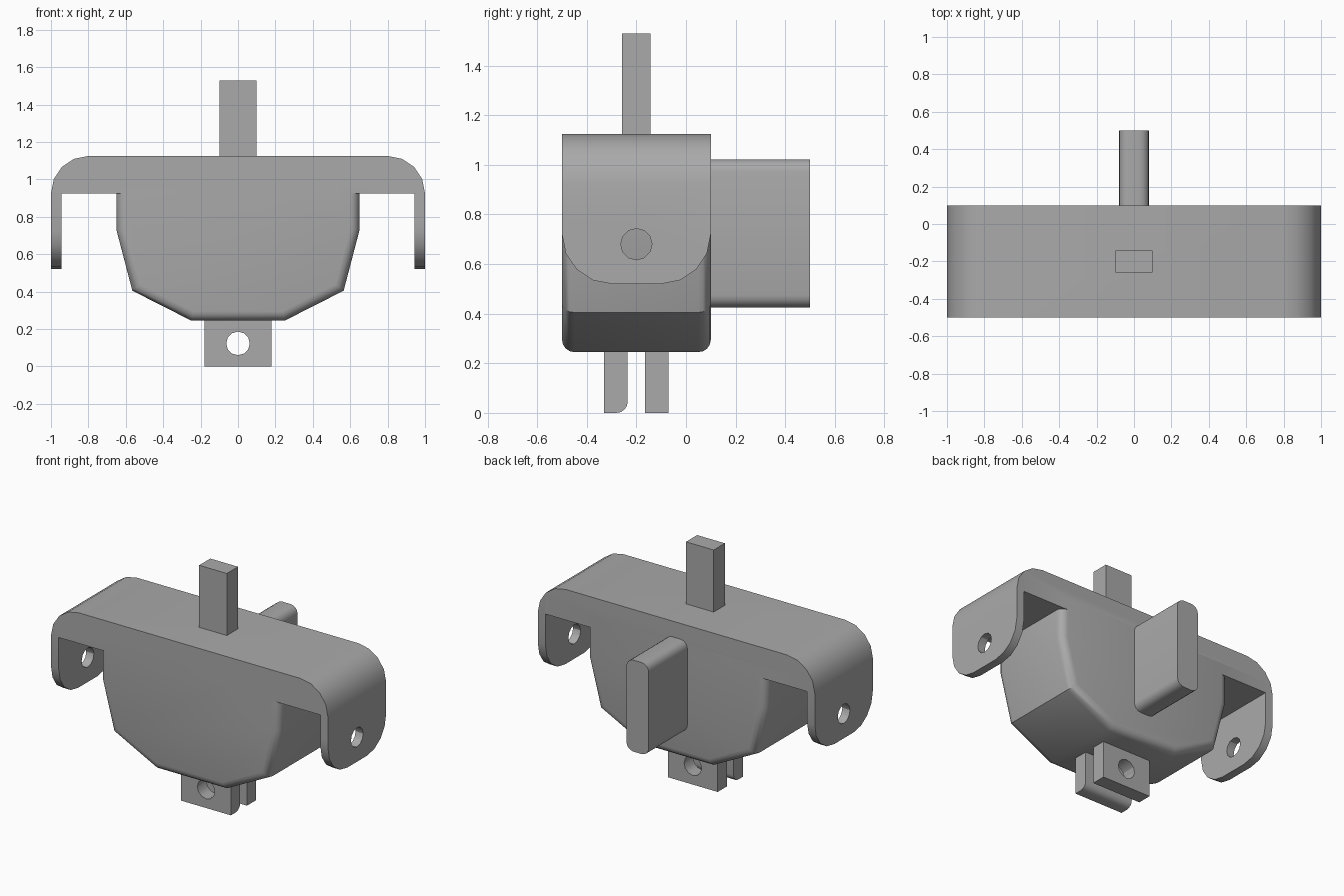
import bpy, bmesh, math
from mathutils import Vector

cube = bpy.data.objects.get("Cube")
if cube:
    bpy.data.objects.remove(cube, do_unlink=True)

grey = bpy.data.materials.new("plain grey")
grey.use_nodes = True
grey.diffuse_color = (0.4, 0.4, 0.4, 1)
grey.node_tree.nodes["Principled BSDF"].inputs["Base Color"].default_value = (0.4, 0.4, 0.4, 1)

FRONT, BACK, MID = -0.5, 0.1, -0.2


def prism(name, outline, axis, start, end, bevel=None):
    """Extrude a 2D outline along x (outline in y, z) or y (outline in x, z)."""
    def place(p, d):
        return (d, p[0], p[1]) if axis == "x" else (p[0], d, p[1])
    bm = bmesh.new()
    face = bm.faces.new([bm.verts.new(place(p, start)) for p in outline])
    out = bmesh.ops.extrude_face_region(bm, geom=[face])
    shift = Vector(place((0, 0), end - start))
    bmesh.ops.translate(bm, vec=shift, verts=[v for v in out["geom"] if isinstance(v, bmesh.types.BMVert)])
    bmesh.ops.recalc_face_normals(bm, faces=bm.faces)
    if bevel:
        rule, radius, segments = bevel
        bmesh.ops.bevel(bm, geom=[e for e in bm.edges if rule(*[v.co for v in e.verts])],
                        offset=radius, segments=segments, profile=0.5, affect="EDGES")
    mesh = bpy.data.meshes.new(name)
    bm.to_mesh(mesh)
    bm.free()
    mesh.materials.append(grey)
    obj = bpy.data.objects.new(name, mesh)
    bpy.context.collection.objects.link(obj)
    return obj


def box(name, xs, ys, zs, bevel=None):
    outline = [(xs[0], zs[0]), (xs[1], zs[0]), (xs[1], zs[1]), (xs[0], zs[1])]
    return prism(name, outline, "y", ys[0], ys[1], bevel)


def arc(cx, cz, r, a, b, steps):
    angles = [math.radians(a + (b - a) * i / steps) for i in range(steps + 1)]
    return [(cx + r * math.cos(t), cz + r * math.sin(t)) for t in angles]


def combine(obj, tool, operation):
    mod = obj.modifiers.new("combine", "BOOLEAN")
    mod.operation, mod.solver, mod.object = operation, "EXACT", tool
    bpy.context.view_layer.objects.active = obj
    bpy.ops.object.modifier_apply(modifier=mod.name)
    bpy.data.objects.remove(tool, do_unlink=True)


def drill(obj, axis, across, height, start, end):
    hole = arc(across, height, 0.063, 0, 330, 11)
    combine(obj, prism("hole_cutter", hole, axis, start, end), "DIFFERENCE")


# Bracket: rounded top bar with a thin ear at each end
right_half = [(0.945, 0.925), (0.945, 0.52), (1.0, 0.52)] + arc(0.8, 0.925, 0.2, 0, 90, 4)
left_half = [(-x, z) for x, z in reversed(right_half)]
body = prism("bracket_body", right_half + left_half, "y", FRONT, BACK)
ear_shape = ([(BACK, 1.3), (FRONT, 1.3)] + arc(-0.3, 0.72, 0.2, 180, 270, 4)
             + arc(-0.1, 0.72, 0.2, 270, 360, 4))
combine(body, prism("ear_cutter", ear_shape, "x", -1.2, 1.2), "INTERSECT")
drill(body, "x", MID, 0.68, -1.2, -0.8)
drill(body, "x", MID, 0.68, 0.8, 1.2)

# Hanging housing with softened front and back rims
half = [(0.25, 0.245), (0.565, 0.405), (0.65, 0.73), (0.65, 1.0)]
pod = prism("housing", half + [(-x, z) for x, z in reversed(half)], "y", FRONT, BACK,
            (lambda a, b: abs(a.y - b.y) < 0.01 and min(a.z, b.z) < 0.9, 0.05, 4))
combine(body, pod, "UNION")

# Top post
post = box("top_post", (-0.1, 0.1), (-0.258, -0.143), (1.125, 1.53))

# Back plate with rounded long edges
plate = box("back_plate", (-0.08, 0.08), (BACK, 0.5), (0.425, 1.022),
            (lambda a, b: abs(a.y - b.y) > 0.1, 0.05, 4))

# Pair of drilled lugs underneath; the front one has a rounded inner lower edge
front_lug = box("front_lug", (-0.18, 0.18), (-0.33, -0.235), (0.0, 0.245),
                (lambda a, b: max(a.z, b.z) < 0.01 and min(a.y, b.y) > -0.24, 0.045, 4))
back_lug = box("back_lug", (-0.18, 0.18), (-0.165, -0.07), (0.0, 0.245))
for lug in (front_lug, back_lug):
    drill(lug, "y", 0, 0.123, -0.5, 0.1)

# Smooth rounded areas, keep hard edges crisp
bpy.ops.object.select_all(action="DESELECT")
for obj in (body, post, plate, front_lug, back_lug):
    obj.select_set(True)
bpy.context.view_layer.objects.active = body
bpy.ops.object.shade_smooth_by_angle(angle=math.radians(30))
